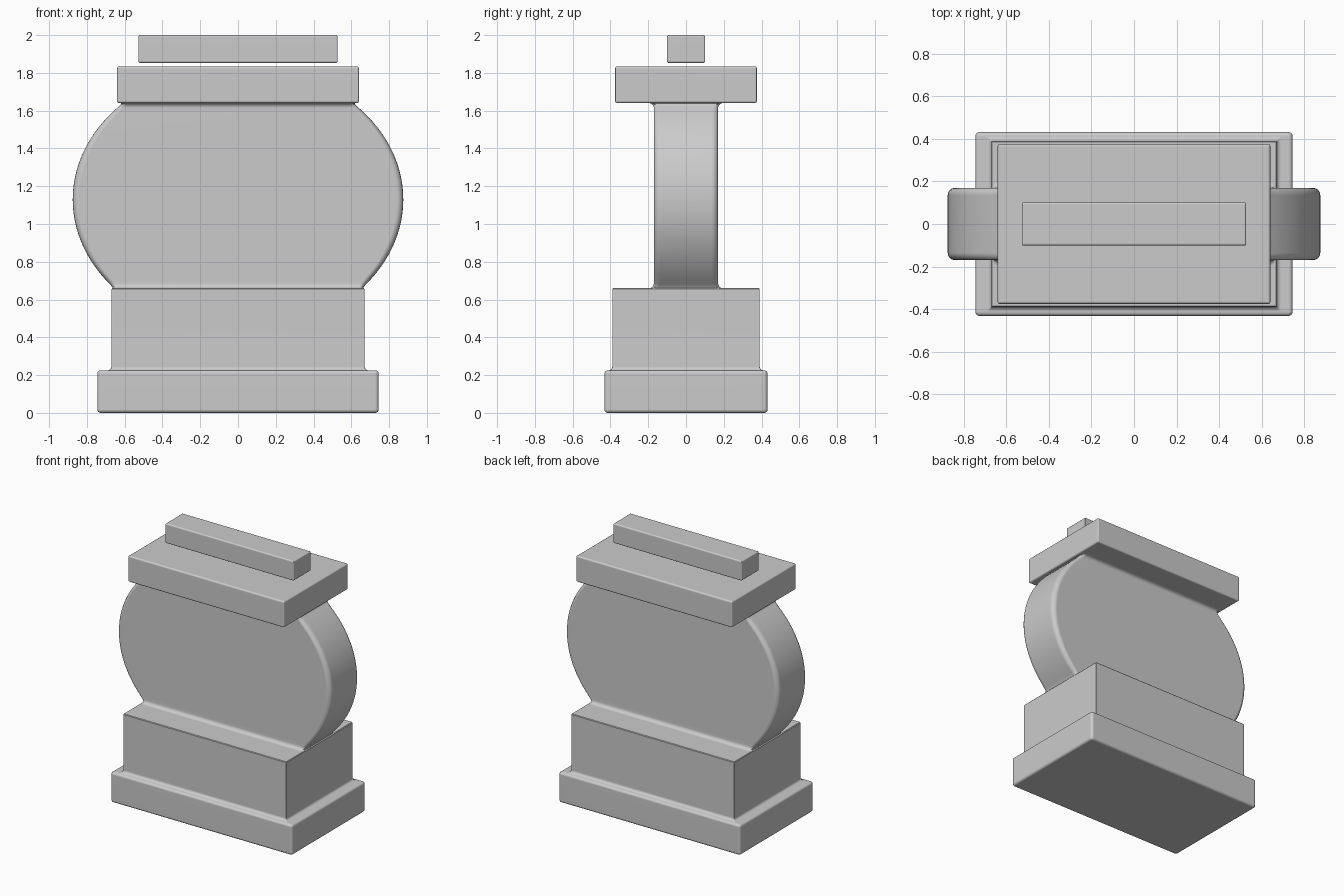
import bpy, bmesh
from math import sin, cos, pi, sqrt, radians

if "Cube" in bpy.data.objects:
    bpy.data.objects.remove(bpy.data.objects["Cube"])


def ring_points(z, hx, hy, r, seg=4):
    """Rounded rectangle outline at height z, counter-clockwise."""
    pts = []
    for i, (sx, sy) in enumerate([(1, 1), (-1, 1), (-1, -1), (1, -1)]):
        for k in range(seg + 1):
            a = pi / 2 * (i + k / seg)
            pts.append((sx * (hx - r) + r * cos(a), sy * (hy - r) + r * sin(a), z))
    return pts


def loft(name, rings, bottom=True, top=True):
    """Skin a stack of rounded rectangles (z, half x, half y, corner radius)."""
    bm = bmesh.new()
    rows = [[bm.verts.new(p) for p in ring_points(*r)] for r in rings]
    n = len(rows[0])
    for lo, hi in zip(rows, rows[1:]):
        for i in range(n):
            j = (i + 1) % n
            bm.faces.new((lo[i], lo[j], hi[j], hi[i]))
    if bottom:
        bm.faces.new(rows[0][::-1])
    if top:
        bm.faces.new(rows[-1])
    me = bpy.data.meshes.new(name)
    bm.to_mesh(me)
    bm.free()
    ob = bpy.data.objects.new(name, me)
    bpy.context.collection.objects.link(ob)
    bpy.ops.object.select_all(action='DESELECT')
    ob.select_set(True)
    bpy.context.view_layer.objects.active = ob
    bpy.ops.object.shade_smooth_by_angle(angle=radians(35))
    ob.modifiers.new("flat_panels", 'WEIGHTED_NORMAL').keep_sharp = True
    return ob


def slab(hx, hy, r, z0, z1, b, seg=4):
    """Rings of a block with rounded lower and upper edges."""
    arc = [(b * (1 - cos(t)), b * (1 - sin(t)))
           for t in (pi / 2 * k / seg for k in range(seg + 1))]
    rings = [(z0 + dz, hx - d, hy - d, max(r - d, .003)) for d, dz in reversed(arc)]
    rings += [(z1 - dz, hx - d, hy - d, max(r - d, .003)) for d, dz in arc]
    return rings


def drum_x(z):
    """Half width of the bulging drum: an ellipse."""
    return .875 * sqrt(1 - ((z - 1.13) / .71) ** 2)


def cove(z, direction, size=.025, seg=4):
    """Small concave fillet where the drum meets a flat face."""
    rings = []
    for k in range(seg + 1):
        t = pi / 2 * k / seg
        zz = z + direction * size * (1 - cos(t))
        flare = size * (1 - sin(t))
        rings.append((zz, drum_x(zz) + flare * .4, .17 + flare, .03))
    return rings


# Drum: bulging middle, coved into the pedestal below and the cap above
low, high = cove(.66, 1), cove(1.64, -1)[::-1]
z0, z1, steps = low[-1][0], high[0][0], 40
middle = [(z, drum_x(z), .17, .035)
          for z in (z0 + (z1 - z0) * k / steps for k in range(1, steps))]
loft("drum", low + middle + high, bottom=False, top=False)

# Pedestal: wide foot, small cove, upright block, open where the drum starts
foot = slab(.745, .432, .02, 0, .225, .018)
neck = [(.225 + .02 * (1 - cos(t)), .67 + .02 * (1 - sin(t)), .39 + .02 * (1 - sin(t)), .005)
        for t in (pi / 2 * k / 4 for k in range(5))]
shoulder = [(.655, .67, .39, .005), (.66, .666, .386, .003)]
joint = (.66, min(low[0][1], .665), low[0][2], .03)
loft("pedestal", foot + neck + shoulder + [joint], top=False)

# Cap: overhanging slab, open where the drum ends
loft("cap", [high[-1]] + slab(.64, .375, .008, 1.64, 1.835, .012), bottom=False)

# Top bar: separate bar floating just above the cap
loft("top_bar", slab(.527, .101, .006, 1.853, 2.0, .01))
